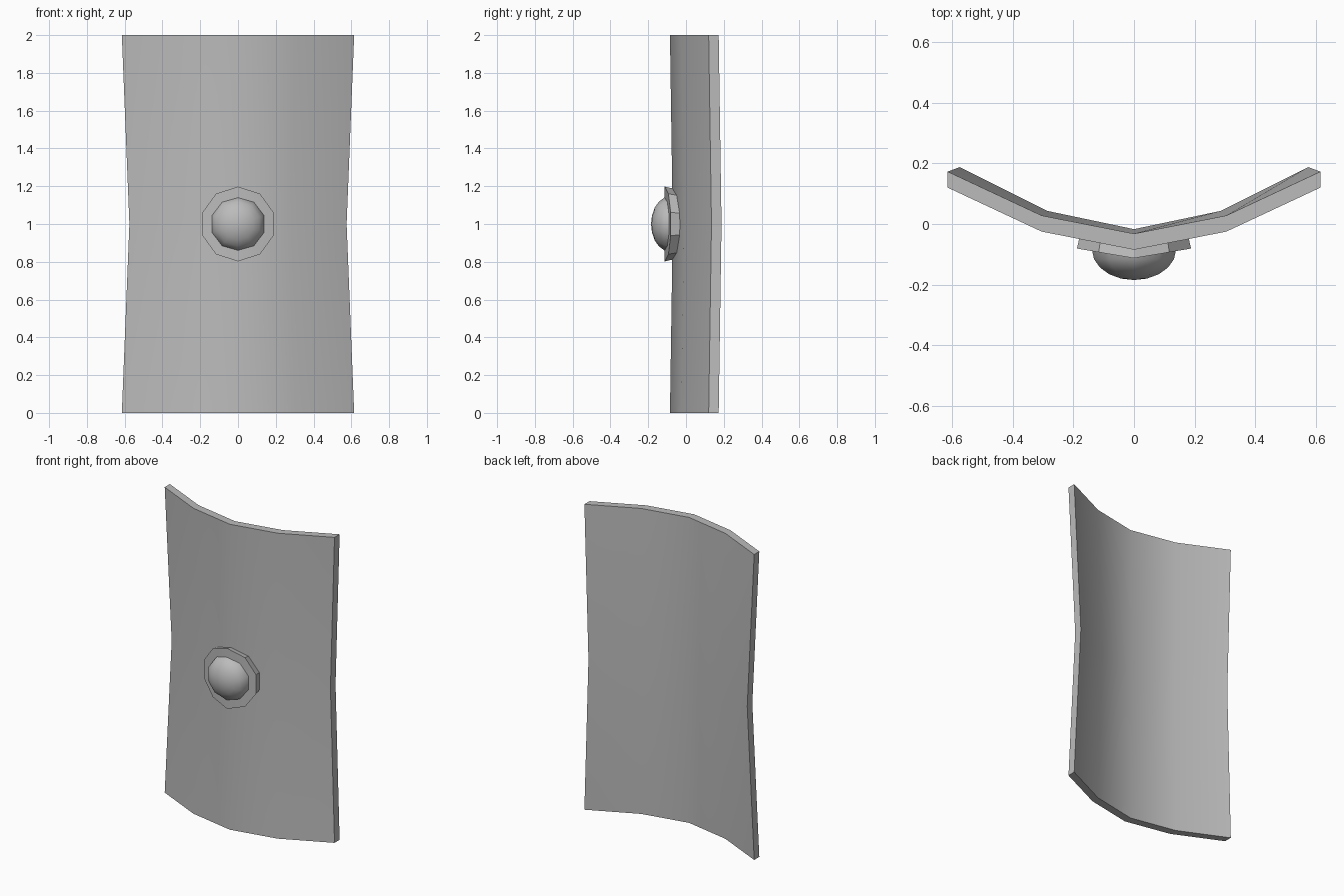
import bpy, bmesh
from math import sin, cos, pi, radians

cube = bpy.data.objects.get("Cube")
if cube:
    bpy.data.objects.remove(cube)

grey = bpy.data.materials.new("plain grey")
grey.use_nodes = True
colour = (0.5, 0.5, 0.5, 1)
grey.diffuse_color = colour
grey.node_tree.nodes["Principled BSDF"].inputs["Base Color"].default_value = colour


def finish(name, bm, angle):
    bmesh.ops.recalc_face_normals(bm, faces=bm.faces)
    mesh = bpy.data.meshes.new(name)
    bm.to_mesh(mesh)
    bm.free()
    mesh.materials.append(grey)
    obj = bpy.data.objects.new(name, mesh)
    bpy.context.collection.objects.link(obj)
    bpy.ops.object.select_all(action='DESELECT')
    bpy.context.view_layer.objects.active = obj
    obj.select_set(True)
    bpy.ops.object.shade_smooth_by_angle(angle=radians(angle))
    return obj


def bridge_rings(bm, rings):
    for a, b in zip(rings, rings[1:]):
        n = len(a)
        for i in range(n):
            j = (i + 1) % n
            bm.faces.new((a[i], a[j], b[j], b[i]))


def disc_ring(bm, radius, depth):
    """Ten-sided ring facing the front; depth gives y from x."""
    ring = []
    for i in range(10):
        a = pi / 2 + i * pi / 5
        x = radius * cos(a)
        ring.append(bm.verts.new((x, depth(x), 1 + radius * sin(a))))
    return ring


# Curved panel: folded section, pinched and set back at mid height
bm = bmesh.new()
half = [(0, -0.085), (0.305, -0.025), (0.615, 0.12)]
front = [(-x, y) for x, y in half[:0:-1]] + half
section = front + [(x, y + 0.053) for x, y in reversed(front)]
rings = []
for z, scale, shift in [(0, 1, 0), (1, 0.935, 0.015), (2, 1, 0)]:
    rings.append([bm.verts.new((x * scale, y + shift, z)) for x, y in section])
bridge_rings(bm, rings)
for ring in (rings[0], rings[-1]):
    n = len(ring)
    for i in range(len(front) - 1):
        bm.faces.new((ring[i], ring[i + 1], ring[n - 2 - i], ring[n - 1 - i]))
finish("panel", bm, 30)

# Boss plate: ten-sided, folded along the centre to follow the panel
bm = bmesh.new()
rings = [disc_ring(bm, 0.186, lambda x: -0.06 + 0.17 * abs(x)),
         disc_ring(bm, 0.198, lambda x: -0.113 + 0.17 * abs(x))]
bridge_rings(bm, rings)
for ring in rings:
    bm.faces.new(ring[:6])
    bm.faces.new(ring[5:] + ring[:1])
finish("boss_plate", bm, 30)

# Boss dome: flattened hemisphere
bm = bmesh.new()
rings = []
for k in range(5):
    t = k * pi / 10
    rings.append(disc_ring(bm, 0.146 * cos(t), lambda x: -0.085 - 0.1 * sin(t)))
bridge_rings(bm, rings)
tip = bm.verts.new((0, -0.185, 1))
for i in range(10):
    bm.faces.new((rings[-1][i], rings[-1][(i + 1) % 10], tip))
bm.faces.new(rings[0])
finish("boss_dome", bm, 40)
